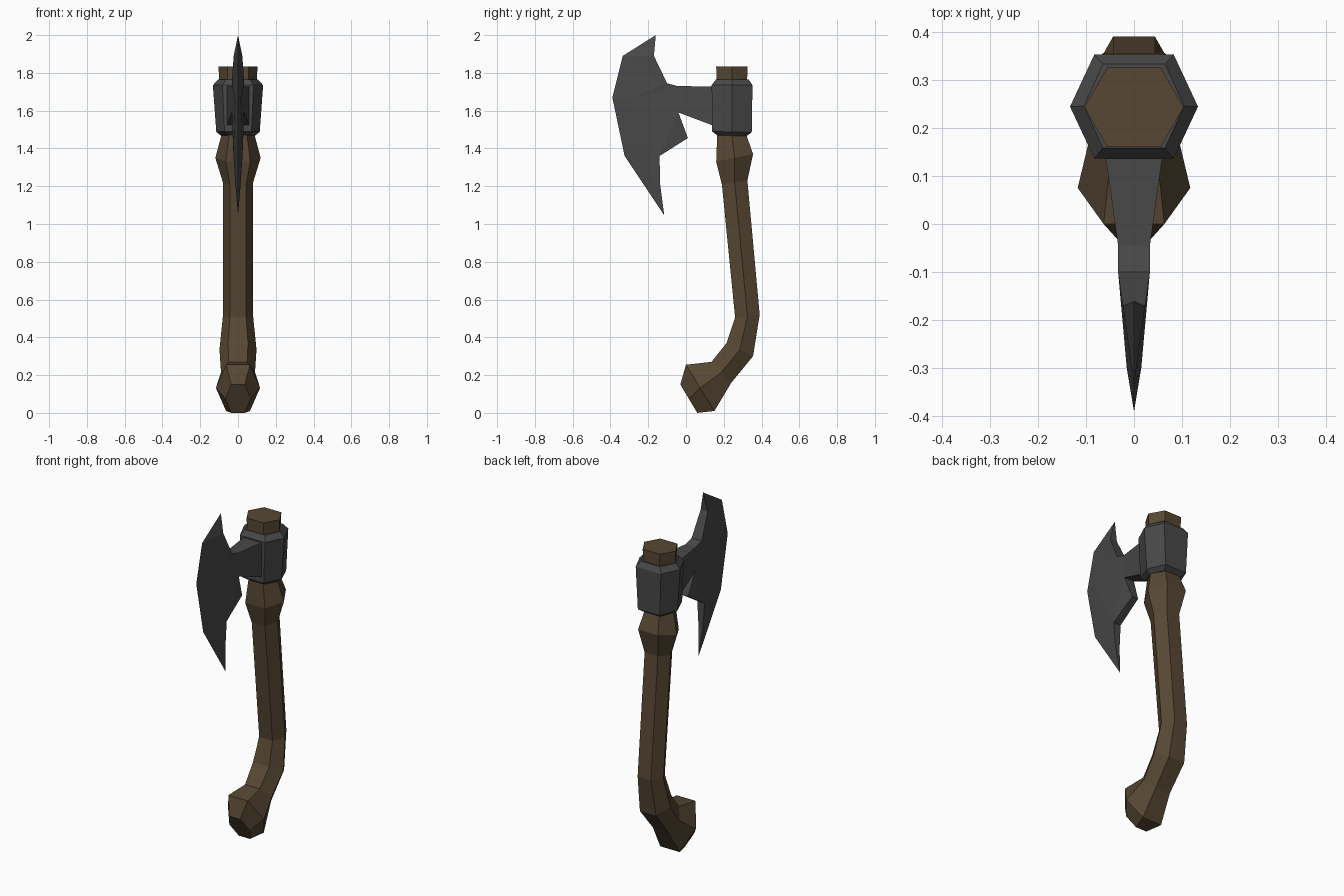
import bpy, bmesh

if "Cube" in bpy.data.objects:
    bpy.data.objects.remove(bpy.data.objects["Cube"])


def material(name, rgb):
    m = bpy.data.materials.new(name)
    m.diffuse_color = (*rgb, 1)
    m.use_nodes = True
    m.node_tree.nodes["Principled BSDF"].inputs["Base Color"].default_value = m.diffuse_color
    return m


wood = material("brown wood", (0.095, 0.064, 0.034))
iron = material("dark iron", (0.066, 0.066, 0.067))


def finish(bm, name, mat):
    bmesh.ops.recalc_face_normals(bm, faces=bm.faces[:])
    me = bpy.data.meshes.new(name)
    bm.to_mesh(me)
    bm.free()
    me.materials.append(mat)
    ob = bpy.data.objects.new(name, me)
    bpy.context.collection.objects.link(ob)
    return ob


def hex_loft(name, rings, flat, mat):
    """Loft hexagons given as (front y, front z, back y, back z, half width)."""
    bm = bmesh.new()
    loops = []
    for fy, fz, by, bz, w in rings:
        e, my, mz = w * flat, (fy + by) / 2, (fz + bz) / 2
        pts = [(-e, fy, fz), (e, fy, fz), (w, my, mz),
               (e, by, bz), (-e, by, bz), (-w, my, mz)]
        loops.append([bm.verts.new(p) for p in pts])
    for a, b in zip(loops, loops[1:]):
        for i in range(6):
            j = (i + 1) % 6
            bm.faces.new((a[i], a[j], b[j], b[i]))
    bm.faces.new(loops[0])
    bm.faces.new(loops[-1])
    return finish(bm, name, mat)


# Curved handle, from the knob to the top
hex_loft("handle", [
    (-0.03, 0.15, 0.06, 0.0, 0.067),
    (0.0, 0.255, 0.15, 0.01, 0.117),
    (0.135, 0.27, 0.24, 0.16, 0.09),
    (0.215, 0.37, 0.355, 0.30, 0.098),
    (0.26, 0.505, 0.39, 0.52, 0.08),
    (0.19, 1.21, 0.325, 1.23, 0.08),
    (0.16, 1.33, 0.355, 1.37, 0.12),
    (0.165, 1.47, 0.32, 1.47, 0.088),
    (0.16, 1.835, 0.325, 1.835, 0.103)], 0.54, wood)

# Metal collar around the handle
hex_loft("collar", [
    (0.165, 1.47, 0.32, 1.465, 0.09),
    (0.138, 1.49, 0.348, 1.485, 0.115),
    (0.136, 1.735, 0.352, 1.735, 0.133),
    (0.158, 1.765, 0.332, 1.765, 0.104)], 0.62, iron)

# Blade and neck: side points as (y, z, half thickness)
P = {
    "e0": (-0.16, 2.0, 0), "e1": (-0.335, 1.89, 0), "e2": (-0.39, 1.67, 0),
    "e3": (-0.325, 1.36, 0), "e4": (-0.115, 1.045, 0),
    "b": (-0.30, 1.66, 0.015),
    "s0": (-0.17, 1.89, 0.023), "s1": (-0.10, 1.745, 0.033),
    "s2": (-0.045, 1.73, 0.033), "n2": (0.16, 1.728, 0.062),
    "n3": (0.16, 1.515, 0.062), "s3": (-0.04, 1.59, 0.033),
    "s4": (0.01, 1.455, 0.02), "s5": (-0.14, 1.36, 0.024),
    "s6": (-0.137, 1.21, 0.014),
}
SIDES = ["e0 e1 s0", "e1 e2 b", "e2 e3 b", "e1 b s1", "e1 s1 s0", "b s3 s2",
         "b s2 s1", "b e3 s5", "b s5 s3", "s3 s5 s4", "e3 e4 s6", "e3 s6 s5",
         "s2 s3 n3 n2"]
RIM = "e0 s0 s1 s2 n2 n3 s3 s4 s5 s6 e4".split()

bm = bmesh.new()
left, right = {}, {}
for k, (y, z, h) in P.items():
    right[k] = bm.verts.new((h, y, z))
    left[k] = bm.verts.new((-h, y, z)) if h else right[k]
for side in (left, right):
    for face in SIDES:
        bm.faces.new([side[k] for k in face.split()])
for a, b in zip(RIM, RIM[1:]):
    ring = dict.fromkeys((left[a], left[b], right[b], right[a]))
    bm.faces.new(list(ring))
finish(bm, "blade", iron)
